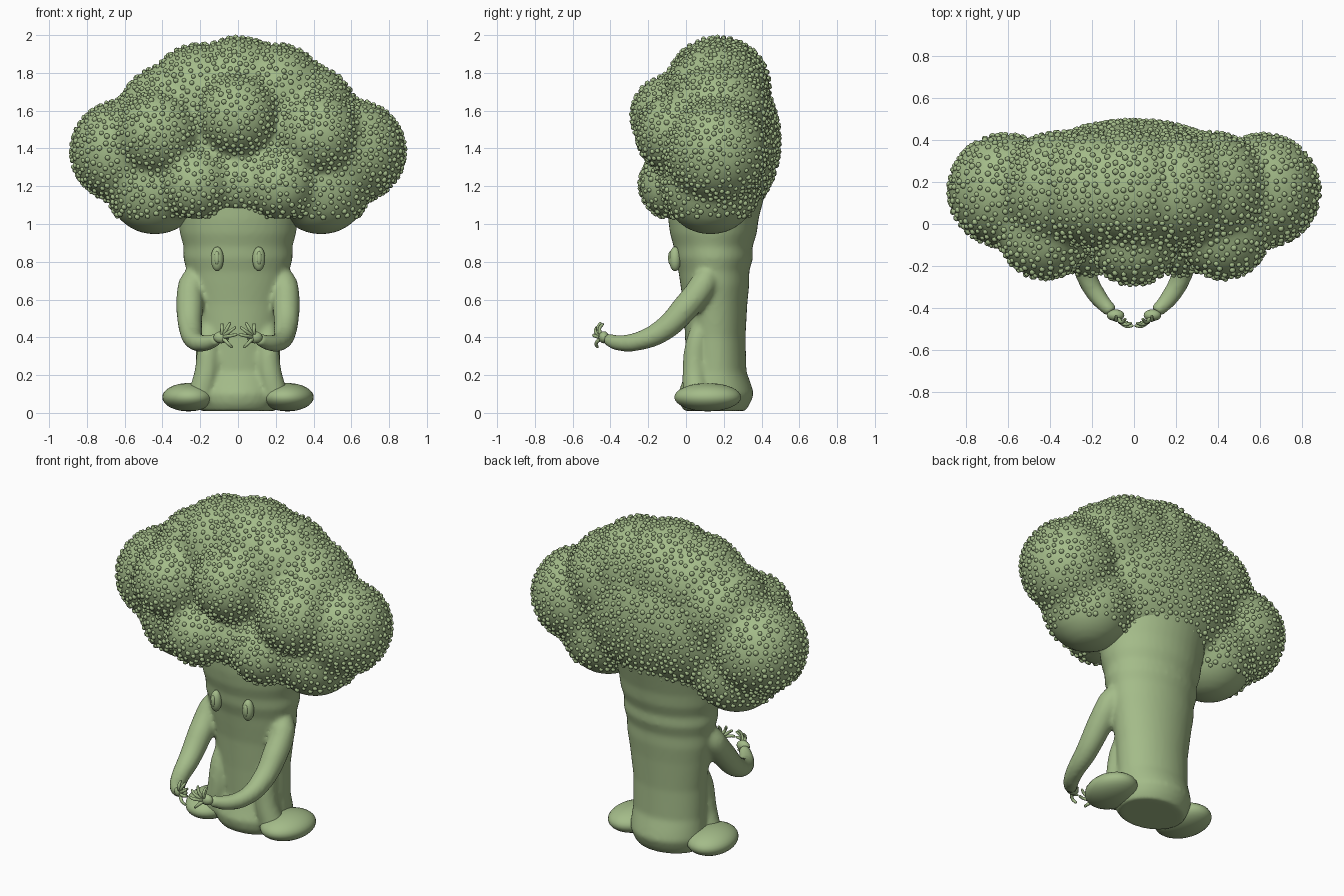
import bpy, bmesh, math, random
from mathutils import Vector, Matrix

random.seed(4)
cube = bpy.data.objects.get("Cube")
if cube:
    bpy.data.objects.remove(cube, do_unlink=True)

green = bpy.data.materials.new("broccoli green")
green.use_nodes = True
COLOUR = (0.37, 0.50, 0.25, 1)
green.diffuse_color = COLOUR
bsdf = green.node_tree.nodes["Principled BSDF"]
bsdf.inputs["Base Color"].default_value = COLOUR
bsdf.inputs["Roughness"].default_value = 0.7


def add_object(name, mesh):
    obj = bpy.data.objects.new(name, mesh)
    bpy.context.collection.objects.link(obj)
    mesh.materials.clear()
    mesh.materials.append(green)
    mesh.shade_smooth()
    return obj


def from_bmesh(name, bm):
    mesh = bpy.data.meshes.new(name)
    bm.to_mesh(mesh)
    bm.free()
    return add_object(name, mesh)


def baked(obj):
    """Evaluated mesh of an object, which is then removed."""
    dg = bpy.context.evaluated_depsgraph_get()
    mesh = bpy.data.meshes.new_from_object(obj.evaluated_get(dg))
    bpy.data.objects.remove(obj, do_unlink=True)
    return mesh


def fuse(name, bm, voxel, iterations):
    """Blend overlapping shapes into one soft surface."""
    rough = from_bmesh(name + "_rough", bm)
    remesh = rough.modifiers.new("Fuse", 'REMESH')
    remesh.mode = 'VOXEL'
    remesh.voxel_size = voxel
    soften = rough.modifiers.new("Soften", 'SMOOTH')
    soften.factor = 0.5
    soften.iterations = iterations
    return add_object(name, baked(rough))


def add_ellipsoid(bm, centre, radii, turn=0, segments=32):
    m = Matrix.Translation(centre) @ Matrix.Rotation(turn, 4, 'Z') @ Matrix.Diagonal((*radii, 1))
    bmesh.ops.create_uvsphere(bm, u_segments=segments, v_segments=segments // 2, radius=1, matrix=m)


def ellipsoid(name, centre, radii, turn=0, segments=32):
    bm = bmesh.new()
    add_ellipsoid(bm, centre, radii, turn, segments)
    return from_bmesh(name, bm)


def tube_mesh(points, radii, sides=4):
    """Smooth tapered tube through the points."""
    curve = bpy.data.curves.new("path", 'CURVE')
    curve.dimensions = '3D'
    curve.bevel_depth = 1
    curve.bevel_resolution = sides
    curve.resolution_u = 8
    curve.use_fill_caps = True
    spline = curve.splines.new('BEZIER')
    spline.bezier_points.add(len(points) - 1)
    for bp, co, r in zip(spline.bezier_points, points, radii):
        bp.co, bp.radius = co, r
        bp.handle_left_type = bp.handle_right_type = 'AUTO'
    path = bpy.data.objects.new("path", curve)
    bpy.context.collection.objects.link(path)
    return baked(path)


# Trunk: elliptical rings given as height, half width, front y, back y
rings = [(0.01, 0.2, -0.01, 0.315), (0.05, 0.22, -0.035, 0.34), (0.1, 0.232, -0.045, 0.36),
         (0.15, 0.228, -0.025, 0.345), (0.22, 0.222, 0.0, 0.32), (0.4, 0.226, -0.005, 0.315),
         (0.58, 0.25, -0.015, 0.325), (0.68, 0.268, -0.03, 0.335), (0.75, 0.272, -0.04, 0.335),
         (0.82, 0.29, -0.06, 0.355), (0.88, 0.288, -0.065, 0.352), (0.95, 0.308, -0.085, 0.375),
         (1.03, 0.318, -0.095, 0.385), (1.2, 0.34, -0.1, 0.43)]
body = bmesh.new()
SIDES = 40
loops = []
for z, rx, front, back in rings:
    angles = [math.tau * i / SIDES for i in range(SIDES)]
    loops.append([body.verts.new((rx * math.cos(a),
                                  (front + back) / 2 + (back - front) / 2 * math.sin(a), z))
                  for a in angles])
for lo, hi in zip(loops, loops[1:]):
    for i in range(SIDES):
        j = (i + 1) % SIDES
        body.faces.new((lo[i], lo[j], hi[j], hi[i]))
body.faces.new(loops[0][::-1])
body.faces.new(loops[-1])

# Limbs and face, mirrored on both sides
for side, s in (("left", 1), ("right", -1)):
    def at(x, y, z):
        return Vector((s * x, y, z))

    # Leg ridge and forward-bending arm, blended into the trunk
    body.from_mesh(tube_mesh([at(0.15, 0.11, 0.5), at(0.157, 0.06, 0.38), at(0.165, 0.046, 0.22),
                              at(0.2, 0.055, 0.08)], [0.05, 0.06, 0.066, 0.072]))
    body.from_mesh(tube_mesh([at(0.2, 0.13, 0.78), at(0.245, 0.09, 0.68), at(0.255, 0.0, 0.56),
                              at(0.25, -0.12, 0.44), at(0.225, -0.25, 0.38), at(0.17, -0.35, 0.37),
                              at(0.105, -0.42, 0.39)],
                             [0.045, 0.072, 0.073, 0.063, 0.051, 0.044, 0.033]))
    ellipsoid(side + "_foot", at(0.262, 0.115, 0.083), (0.138, 0.178, 0.075), -s * 0.15)

    # Hand with splayed fingers
    ellipsoid(side + "_palm", at(0.088, -0.435, 0.4), (0.042, 0.028, 0.032), 0, 16)
    fingertips = [at(0.085, -0.44, 0.475), at(0.04, -0.455, 0.48), at(0.012, -0.475, 0.455),
                  at(0.004, -0.488, 0.415), at(0.03, -0.47, 0.345)]
    palm = at(0.085, -0.44, 0.4)
    for n, tip in enumerate(fingertips):
        knuckle = palm.lerp(tip, 0.6) + Vector((0, -0.018, 0))
        finger = tube_mesh([palm, knuckle, palm.lerp(tip, 0.96), tip],
                           [0.012, 0.009, 0.007, 0.003], 2)
        add_object(f"{side}_finger_{n + 1}", finger)

    # Eye with a slightly raised pupil
    ellipsoid(side + "_eye", at(0.11, -0.058, 0.815), (0.034, 0.032, 0.065), s * 0.15, 24)
    ellipsoid(side + "_pupil", at(0.112, -0.083, 0.82), (0.014, 0.012, 0.036), s * 0.15, 16)

fuse("body", body, 0.013, 8)

# Crown: overlapping florets fused into one soft mass
bm = bmesh.new()
add_ellipsoid(bm, (0, 0.185, 1.44), (0.55, 0.31, 0.42))
add_ellipsoid(bm, (0, 0.17, 1.72), (0.27, 0.275, 0.27))
add_ellipsoid(bm, (0, -0.08, 1.575), (0.212, 0.212, 0.212))
add_ellipsoid(bm, (0, 0.0, 1.22), (0.17, 0.17, 0.17))
for s in (-1, 1):
    florets = [((0.615, 0.16, 1.385), 0.27), ((0.44, 0.13, 1.2), 0.257),
               ((0.2, 0.165, 1.68), 0.272), ((0.36, 0.17, 1.575), 0.27),
               ((0.425, -0.045, 1.48), 0.218), ((0.22, -0.06, 1.21), 0.187)]
    for (x, y, z), r in florets:
        add_ellipsoid(bm, (s * x, y, z), (r, r, r))
fused = fuse("crown", bm, 0.02, 14).data

# One bud, a small ball with its hidden underside cut off
bm = bmesh.new()
bmesh.ops.create_icosphere(bm, subdivisions=2, radius=1)
bmesh.ops.delete(bm, geom=[v for v in bm.verts if v.co.z < -0.5], context='VERTS')
bm.verts.index_update()
bud_verts = [v.co.copy() for v in bm.verts]
bud_faces = [[v.index for v in f.verts] for f in bm.faces]
bm.free()

# Scatter buds evenly over the crown, leaving its underside bare
GAP = 0.033
grid, verts, faces = {}, [], []
polygons = [p for p in fused.polygons if p.center.z > 1.04]
for _ in range(60000):
    poly = random.choice(polygons)
    corners = [fused.vertices[i].co for i in poly.vertices]
    p = corners[0].lerp(corners[1], random.random()).lerp(
        corners[-1].lerp(corners[2], random.random()), random.random())
    key = tuple(int(c // GAP) for c in p)
    near = (q for i in (-1, 0, 1) for j in (-1, 0, 1) for k in (-1, 0, 1)
            for q in grid.get((key[0] + i, key[1] + j, key[2] + k), ()))
    if any((p - q).length < GAP for q in near):
        continue
    grid.setdefault(key, []).append(p)
    rot = poly.normal.to_track_quat('Z', 'Y')
    size = random.uniform(0.0115, 0.0155)
    base = len(verts)
    verts += [p + poly.normal * 0.002 + rot @ (v * size) for v in bud_verts]
    faces += [[base + i for i in f] for f in bud_faces]
buds = bpy.data.meshes.new("crown_buds")
buds.from_pydata(verts, [], faces)
add_object("crown_buds", buds)
